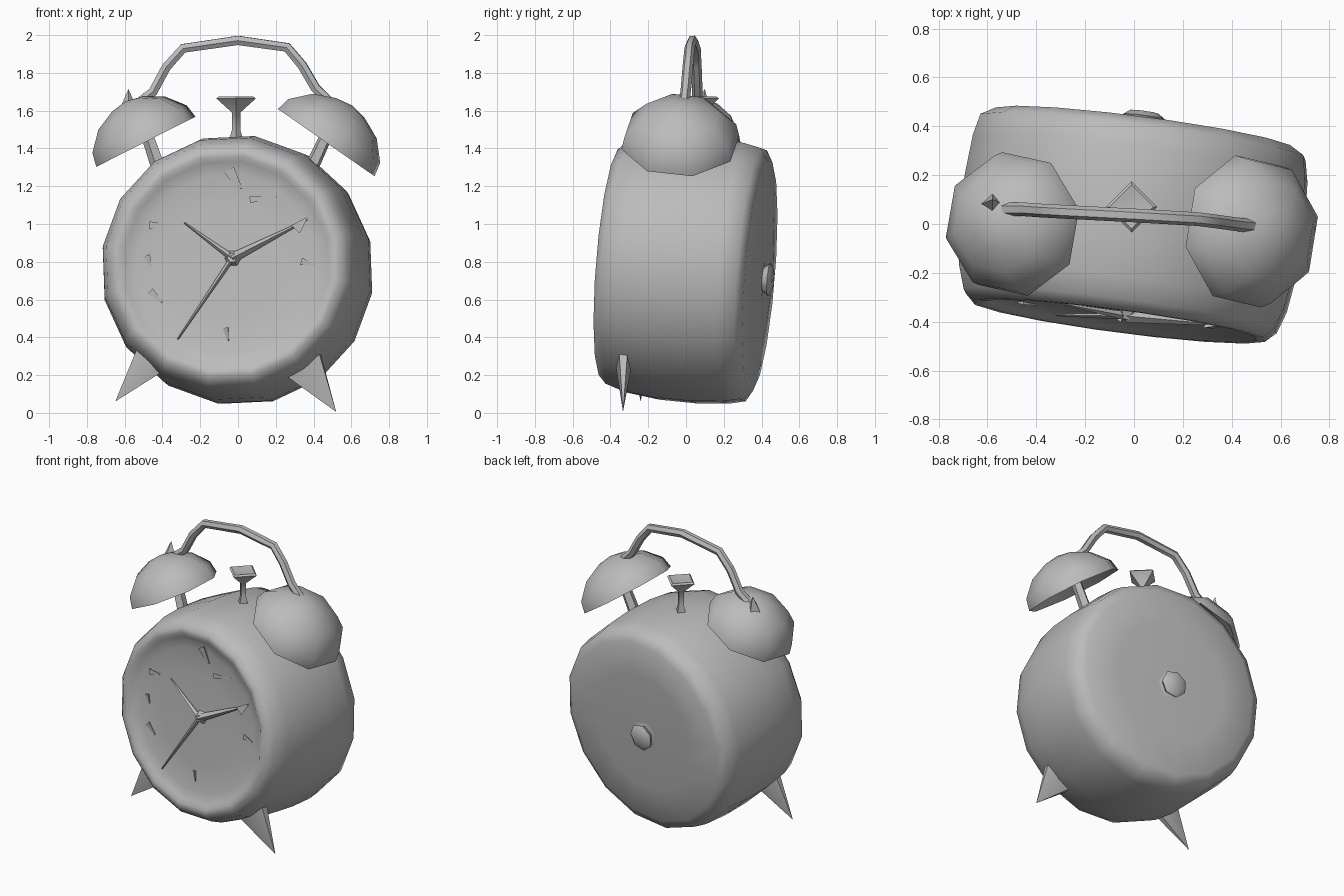
import bpy, bmesh, math
from mathutils import Matrix, Vector

if "Cube" in bpy.data.objects:
    bpy.data.objects.remove(bpy.data.objects["Cube"])

grey = bpy.data.materials.new("plain_grey")
grey.diffuse_color = (0.5, 0.5, 0.5, 1)
grey.use_nodes = True
grey.node_tree.nodes["Principled BSDF"].inputs["Base Color"].default_value = grey.diffuse_color


def finish(name, bm, matrix=Matrix(), angle=50):
    bm.transform(matrix)
    bmesh.ops.recalc_face_normals(bm, faces=bm.faces)
    mesh = bpy.data.meshes.new(name)
    bm.to_mesh(mesh)
    bm.free()
    mesh.materials.append(grey)
    ob = bpy.data.objects.new(name, mesh)
    bpy.context.collection.objects.link(ob)
    bpy.ops.object.select_all(action='DESELECT')
    ob.select_set(True)
    bpy.context.view_layer.objects.active = ob
    bpy.ops.object.shade_smooth_by_angle(angle=math.radians(angle))
    return ob


def lathe(name, profile, sides, matrix=Matrix(), turn=0.0, angle=50):
    """Spin (radius, height) points around local z."""
    bm = bmesh.new()
    rings = []
    for r, h in profile:
        if r == 0:
            rings.append([bm.verts.new((0, 0, h))] * sides)
        else:
            rings.append([bm.verts.new((r * math.cos(turn + k * math.tau / sides),
                                        r * math.sin(turn + k * math.tau / sides), h))
                          for k in range(sides)])
    for a, b in zip(rings, rings[1:]):
        for k in range(sides):
            quad = [a[k], a[k - 1], b[k - 1], b[k]]
            bm.faces.new(list(dict.fromkeys(quad)))
    return finish(name, bm, matrix, angle)


def along(origin, axis):
    """Place local z along an axis at an origin."""
    q = Vector(axis).to_track_quat('Z', 'Y')
    return Matrix.Translation(origin) @ q.to_matrix().to_4x4()


def rod(name, a, b, ra, rb, sides=5, flat=1.0):
    """Tapered rod from a to b; flat squashes it front to back."""
    a, b = Vector(a), Vector(b)
    length = (b - a).length
    profile = [(0, 0), (ra, 0), (rb, length)] + ([(0, length)] if rb else [])
    squash = (Matrix.Translation(a) @ Matrix.Diagonal((1, flat, 1, 1))
              @ Matrix.Translation(-a))
    return lathe(name, profile, sides, squash @ along(a, b - a))


# Clock frame: y runs through the clock from dial to back, leaning and turned a little
clock = (Matrix.Translation((-0.01, 0, 0.76))
         @ Matrix.Rotation(math.radians(-7.5), 4, 'Z')
         @ Matrix.Rotation(math.radians(-4.5), 4, 'X'))
barrel = clock @ Matrix.Rotation(math.radians(-90), 4, 'X')

# Case with rounded bezel, shallow dial and chamfered back
DIAL = -0.36
lathe("case", [(0, DIAL), (0.3, DIAL), (0.48, DIAL - 0.005), (0.55, -0.385), (0.575, -0.402),
               (0.61, -0.402), (0.655, -0.36), (0.685, -0.27), (0.708, -0.1), (0.712, 0.1),
               (0.70, 0.27), (0.68, 0.36), (0.62, 0.395), (0.4, 0.41), (0, 0.41)],
      16, barrel, turn=math.radians(-14))

# Winding knob on the back
lathe("winding_knob", [(0.14, 0.4), (0.07, 0.415), (0.09, 0.445), (0.06, 0.465), (0, 0.465)],
      7, barrel @ Matrix.Translation((-0.01, 0.02, 0)))


# Hands and hub
def dial(x, z, lift=0.02):
    """Point just in front of the dial, given by front position."""
    p = clock.inverted() @ Vector((x, -0.38, z))
    p.y = DIAL - lift
    return clock @ p


hub = dial(-0.03, 0.82)
for name, tip, width in (("minute_hand", (0.37, 1.02), 0.027),
                         ("hour_hand", (-0.29, 1.01), 0.018),
                         ("alarm_hand", (-0.32, 0.39), 0.014)):
    rod(name, hub, dial(*tip), width, 0.004, 4)
rod("minute_hand_tip", dial(0.31, 0.97), dial(0.37, 1.03), 0.035, 0.004, 3)
rod("hub", dial(-0.03, 0.82, -0.01), dial(-0.03, 0.82, 0.035), 0.05, 0.025, 6)

# Hour marks: small raised chips
for i, (x, z, dx, dz, w) in enumerate((
        (-0.05, 1.29, 0.06, -0.1, 0.035), (0.06, 1.13, 0.14, 0.02, 0.02),
        (-0.48, 1.0, 0.08, 0.0, 0.025), (-0.49, 0.84, 0.02, -0.06, 0.022),
        (-0.47, 0.65, 0.06, -0.06, 0.022), (0.34, 0.80, 0.07, -0.02, 0.022),
        (-0.06, 0.45, 0.01, -0.07, 0.02))):
    rod("hour_mark_%d" % i, dial(x, z, 0.003), dial(x + dx, z + dz, 0.003), w, w * 0.3, 3)

# Feet: flat pointed cones under the front
rod("left_foot", (-0.44, -0.24, 0.31), (-0.65, -0.24, 0.06), 0.12, 0, 6, flat=0.4)
rod("right_foot", (0.35, -0.33, 0.25), (0.52, -0.34, 0.005), 0.12, 0, 6, flat=0.35)

# Bells: faceted hollow domes on stems
dome = [(0, 0.17), (0.16, 0.13), (0.30, -0.005), (0.285, 0.07), (0.2, 0.165),
        (0.09, 0.218), (0, 0.235)]
lathe("left_bell", dome, 8, along((-0.49, 0, 1.44), (-0.45, 0, 0.89)), turn=0.2, angle=70)
lathe("right_bell", [(r * 1.06, h) for r, h in dome], 8,
      along((0.47, -0.03, 1.435), (0.57, 0, 0.82)), turn=0.2, angle=70)
rod("left_bell_stem", (-0.42, 0.0, 1.3), (-0.53, 0.03, 1.62), 0.04, 0.03)
rod("right_bell_stem", (0.38, 0.0, 1.28), (0.53, 0.0, 1.6), 0.04, 0.03)
rod("left_bell_finial", (-0.58, 0.08, 1.6), (-0.58, 0.1, 1.715), 0.05, 0.0, 4)

# Hammer between the bells
lathe("hammer", [(0.05, 1.4), (0.022, 1.5), (0.022, 1.59), (0.105, 1.665), (0.09, 1.675),
                 (0, 1.66)],
      4, Matrix.Translation((-0.01, 0.07, 0)), turn=math.pi / 2)

# Carrying handle: thin bent rod
curve = bpy.data.curves.new("handle_path", 'CURVE')
curve.dimensions = '3D'
curve.bevel_depth = 0.028
curve.bevel_resolution = 1
curve.use_fill_caps = True
spline = curve.splines.new('POLY')
points = [(-0.54, 0.06, 1.63), (-0.45, 0.06, 1.70), (-0.38, 0.055, 1.83), (-0.29, 0.05, 1.93),
          (0.0, 0.035, 1.972), (0.26, 0.02, 1.935), (0.34, 0.01, 1.84), (0.41, 0.0, 1.72),
          (0.50, -0.01, 1.63)]
spline.points.add(len(points) - 1)
for p, co in zip(spline.points, points):
    p.co = (*co, 1)
temp = bpy.data.objects.new("handle_path", curve)
bpy.context.collection.objects.link(temp)
bm = bmesh.new()
bm.from_mesh(temp.to_mesh())
bpy.data.objects.remove(temp)
finish("handle", bm)
